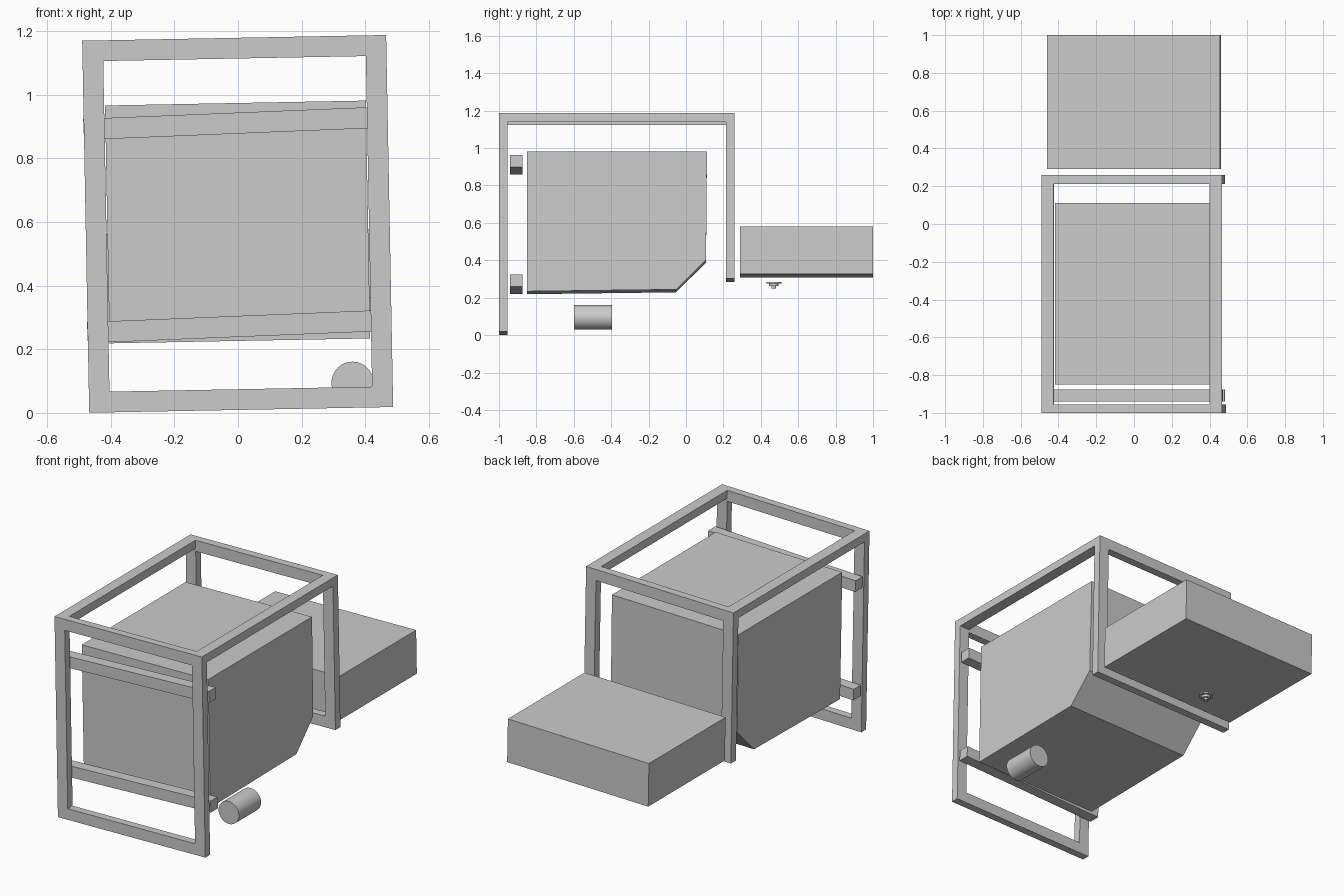
import bpy, bmesh
from math import radians, sin, cos
from mathutils import Matrix

if "Cube" in bpy.data.objects:
    bpy.data.objects.remove(bpy.data.objects["Cube"])

ROLL = radians(1.08)          # whole assembly leans slightly
BASE = Matrix.Translation((0.01, 0, 0.0095)) @ Matrix.Rotation(-ROLL, 4, 'Y')


def finish(name, bm, matrix):
    bmesh.ops.recalc_face_normals(bm, faces=bm.faces)
    mesh = bpy.data.meshes.new(name)
    bm.to_mesh(mesh)
    bm.free()
    ob = bpy.data.objects.new(name, mesh)
    ob.matrix_world = matrix
    bpy.context.collection.objects.link(ob)
    return ob


def add_box(bm, x0, x1, y0, y1, z0, z1):
    m = Matrix.Translation(((x0 + x1) / 2, (y0 + y1) / 2, (z0 + z1) / 2)) \
        @ Matrix.Diagonal((x1 - x0, y1 - y0, z1 - z0, 1))
    bmesh.ops.create_cube(bm, size=1, matrix=m)


def box(name, *dims, matrix=BASE):
    bm = bmesh.new()
    add_box(bm, *dims)
    return finish(name, bm, matrix)


def prism(name, profile, half_width, matrix):
    """Extrude a (y, z) profile along x."""
    bm = bmesh.new()
    face = bm.faces.new([bm.verts.new((-half_width, y, z)) for y, z in profile])
    new = bmesh.ops.extrude_face_region(bm, geom=[face])['geom']
    bmesh.ops.translate(bm, vec=(2 * half_width, 0, 0),
                        verts=[v for v in new if isinstance(v, bmesh.types.BMVert)])
    return finish(name, bm, matrix)


def cylinder(name, radius, depth, matrix, segments=48):
    bm = bmesh.new()
    bmesh.ops.create_cone(bm, cap_ends=True, segments=segments,
                          radius1=radius, radius2=radius, depth=depth)
    for f in bm.faces:
        f.smooth = len(f.verts) == 4
    for e in bm.edges:
        e.smooth = all(len(f.verts) == 4 for f in e.link_faces)
    return finish(name, bm, matrix)


# Frame: two upright rectangles joined by top rails
W, H, T = 0.478, 1.17, 0.065


def upright_frame(name, y0, y1, z0):
    bm = bmesh.new()
    for s in (-1, 1):
        a, b = sorted((s * W, s * (W - T)))
        add_box(bm, a, b, y0, y1, z0, H)
    for z in (z0, H - T):
        add_box(bm, -W + T, W - T, y0, y1, z, z + T)
    return finish(name, bm, BASE)


upright_frame("front_frame", -1.0, -0.955, 0.0)
upright_frame("back_frame", 0.213, 0.26, 0.283)
for side, s in (("left", -1), ("right", 1)):
    a, b = sorted((s * W, s * (W - T)))
    box(side + "_top_rail", a, b, -0.955, 0.213, H - 0.048, H)

# Two crossbars behind the front frame, tilted a little more
for name, x, z in (("upper_crossbar", -0.008, 0.911), ("lower_crossbar", 0.004, 0.272)):
    box(name, -W, W, -0.94, -0.875, -0.033, 0.033,
        matrix=Matrix.Translation((x, 0, z)) @ Matrix.Rotation(radians(-2.35), 4, 'Y'))

# Main body with a bevelled lower rear edge
prism("main_body", [(-0.85, 0.217), (-0.053, 0.227), (0.107, 0.386),
                    (0.112, 0.965), (-0.85, 0.965)], 0.41, BASE)

# Rear box
box("rear_box", -0.4575, 0.4575, 0.29, 1.0, -0.127, 0.127,
    matrix=Matrix.Translation((0, 0, 0.444)) @ Matrix.Rotation(-ROLL, 4, 'Y'))

# Loose cylinder under the body
cylinder("canister", 0.066, 0.205,
         Matrix.Translation((0.36, -0.4975, 0.095)) @ Matrix.Rotation(radians(90), 4, 'X'))

# Small stepped fitting below the rear box
for name, r, z0, z1 in (("fitting_plate", 0.04, 0.277, 0.285),
                        ("fitting_collar", 0.025, 0.263, 0.277),
                        ("fitting_stub", 0.012, 0.25, 0.263)):
    cylinder(name, r, z1 - z0, Matrix.Translation((-0.13, 0.47, (z0 + z1) / 2)), 24)
